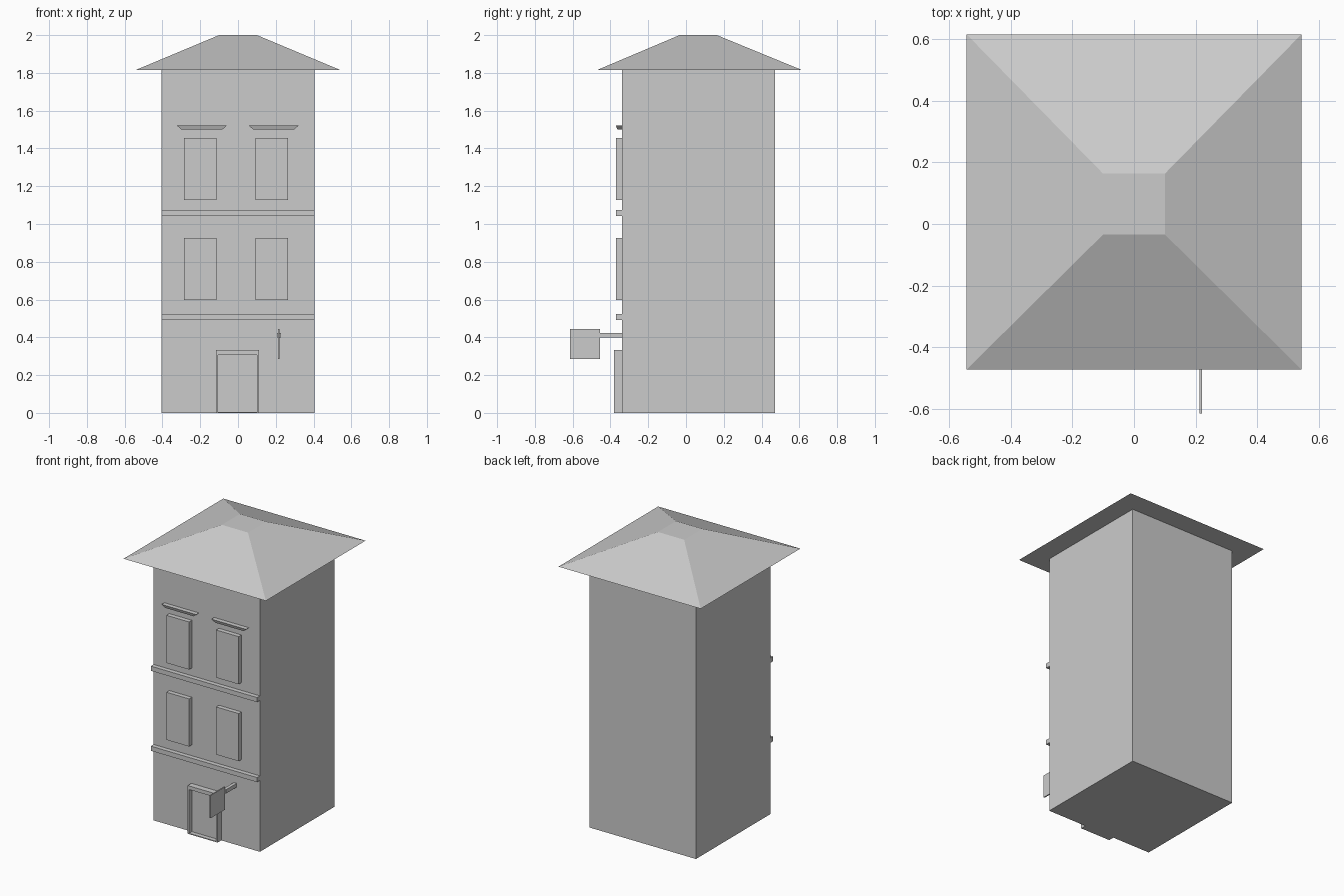
import bpy, bmesh

if "Cube" in bpy.data.objects:
    bpy.data.objects.remove(bpy.data.objects["Cube"])


def frustum(name, bottom, top, z0, z1):
    """Closed flat-faced block; bottom and top are (x0, x1, y0, y1)."""
    bm = bmesh.new()
    rings = []
    for (x0, x1, y0, y1), z in ((bottom, z0), (top, z1)):
        rings.append([bm.verts.new((x, y, z)) for x, y in
                      ((x0, y0), (x1, y0), (x1, y1), (x0, y1))])
    low, high = rings
    bm.faces.new(low[::-1])
    bm.faces.new(high)
    for i in range(4):
        j = (i + 1) % 4
        bm.faces.new((low[i], low[j], high[j], high[i]))
    mesh = bpy.data.meshes.new(name)
    bm.to_mesh(mesh)
    bm.free()
    obj = bpy.data.objects.new(name, mesh)
    bpy.context.collection.objects.link(obj)
    return obj


def box(name, x0, x1, y0, y1, z0, z1):
    return frustum(name, (x0, x1, y0, y1), (x0, x1, y0, y1), z0, z1)


WALL = -0.34     # front wall plane
TRIM = -0.371    # front of windows, bands and ledges

# Tower body and truncated hip roof
box("building_body", -0.405, 0.405, WALL, 0.47, 0, 1.815)
frustum("roof", (-0.542, 0.542, -0.471, 0.614),
        (-0.1, 0.1, -0.034, 0.163), 1.815, 2.0)

# Horizontal bands between floors
for i, z in enumerate((0.491, 1.042)):
    box(f"floor_band_{i + 1}", -0.405, 0.405, TRIM, WALL, z, z + 0.032)

# Windows on two floors, ledges over the upper pair
for side, cx, lx in (("left", -0.199, -0.191), ("right", 0.179, 0.189)):
    for floor, z in (("lower", 0.598), ("upper", 1.128)):
        box(f"{floor}_window_{side}", cx - 0.086, cx + 0.086,
            TRIM, WALL, z, z + 0.328)
    frustum(f"window_ledge_{side}", (lx - 0.108, lx + 0.108, -0.363, WALL),
            (lx - 0.132, lx + 0.132, TRIM, WALL), 1.5, 1.521)

# Door frame around a recessed door
FRAME = -0.38
box("door_jamb_left", -0.117, -0.106, FRAME, WALL, 0, 0.332)
box("door_jamb_right", 0.1, 0.111, FRAME, WALL, 0, 0.332)
box("door_lintel", -0.106, 0.1, FRAME, WALL, 0.307, 0.332)
box("door_sill", -0.106, 0.1, FRAME, WALL, 0, 0.006)
box("door", -0.106, 0.1, -0.35, WALL, 0.006, 0.307)

# Hanging sign on its bracket
box("sign_bracket", 0.206, 0.228, -0.456, WALL, 0.398, 0.424)
box("sign_board", 0.213, 0.221, -0.614, -0.456, 0.286, 0.443)
